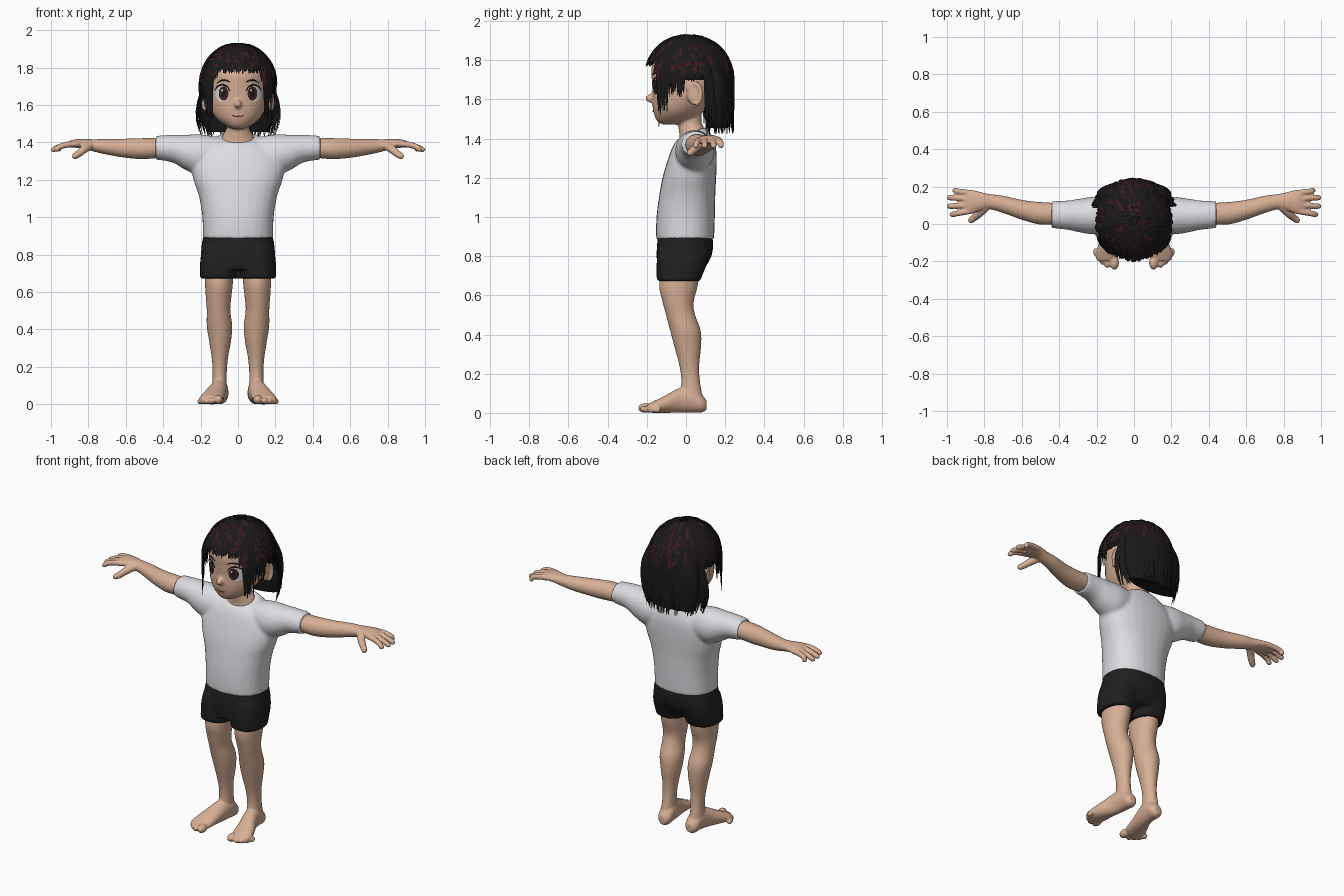
import bpy, bmesh, math, random
from math import sin, cos, pi, radians
from mathutils import Vector, Matrix
from mathutils.bvhtree import BVHTree

random.seed(7)
if "Cube" in bpy.data.objects:
    bpy.data.objects.remove(bpy.data.objects["Cube"])
made = []


def material(name, r, g, b):
    m = bpy.data.materials.new(name)
    m.use_nodes = True
    m.diffuse_color = (r, g, b, 1)
    shader = next(n for n in m.node_tree.nodes if n.type == "BSDF_PRINCIPLED")
    shader.inputs["Base Color"].default_value = (r, g, b, 1)
    shader.inputs["Roughness"].default_value = 0.8
    return m


SKIN = material("skin", .68, .43, .30)
SHIRT = material("white cloth", .72, .72, .76)
SHORTS = material("black cloth", .014, .014, .014)
HAIR = material("black hair", .010, .009, .009)
RED = material("dark red hair", .05, .010, .013)
WHITE = material("eye white", .72, .74, .78)
IRIS = material("brown iris", .055, .016, .014)
LIP = material("lip brown", .28, .12, .09)


# Cross-sections: centre plus two half-axes
def level(z, rx, front, back, x=0, tilt=0):
    half = (back - front) / 2
    return Vector((x, (front + back) / 2, z)), Vector((rx, 0, 0)), Vector((0, half, tilt * half))


def across(x, y, z, ry, rz, side=1):
    return Vector((side * x, y, z)), Vector((0, ry, 0)), Vector((0, 0, rz))


def along(y, x, z, rx, rz):
    return Vector((x, y, z)), Vector((rx, 0, 0)), Vector((0, 0, rz))


def loft(bm, rings, sides=28, steps=4, power=2.0, paint=None):
    """Skin a smooth surface through the rings and cap both ends."""
    last, path = len(rings) - 1, []
    for i in range(last):
        a, b, c, d = (rings[min(max(k, 0), last)] for k in (i - 1, i, i + 1, i + 2))
        for s in range(steps):
            t = s / steps
            path.append([q + .5 * t * (r - p + t * (2 * p - 5 * q + 4 * r - w + t * (3 * (q - r) + w - p)))
                         for p, q, r, w in zip(a, b, c, d)])
    path.append(rings[last])
    loops = []
    for c, u, v in path:
        loop = []
        for k in range(sides):
            cs, sn = cos(2 * pi * k / sides), sin(2 * pi * k / sides)
            e = 2 / power
            loop.append(bm.verts.new(c + u * math.copysign(abs(cs) ** e, cs) + v * math.copysign(abs(sn) ** e, sn)))
        loops.append(loop)
    for i, (lo, hi) in enumerate(zip(loops, loops[1:])):
        index = paint(path[i][0]) if paint else 0
        for k in range(sides):
            n = (k + 1) % sides
            bm.faces.new((lo[k], lo[n], hi[n], hi[k])).material_index = index
    bm.faces.new(loops[0][::-1])
    bm.faces.new(loops[-1])


def tube(bm, pts, radii, flat=1.0, normal=None, sides=12, steps=4, paint=None):
    """Tapered tube along a path; flat thins it along the normal."""
    pts, rings = [Vector(p) for p in pts], []
    for i, p in enumerate(pts):
        t = (pts[min(i + 1, len(pts) - 1)] - pts[max(i - 1, 0)]).normalized()
        u = t.cross(normal(p) if normal else Vector((0, 0, 1))).normalized()
        rings.append((p, u * radii[i], u.cross(t) * radii[i] * flat))
    loft(bm, rings, sides, steps, paint=paint)


def ball(bm, loc, size):
    bmesh.ops.create_uvsphere(bm, u_segments=24, v_segments=16, radius=1,
                              matrix=Matrix.LocRotScale(Vector(loc), None, Vector(size)))


def finish(name, bm, mats, voxel=0, mirror=False, relax=4):
    bmesh.ops.recalc_face_normals(bm, faces=bm.faces)
    mesh = bpy.data.meshes.new(name)
    bm.to_mesh(mesh)
    bm.free()
    obj = bpy.data.objects.new(name, mesh)
    bpy.context.collection.objects.link(obj)
    for m in mats:
        mesh.materials.append(m)
    if mirror:
        obj.modifiers.new("mirror", "MIRROR").use_mirror_merge = False
    if voxel:
        blend = obj.modifiers.new("blend", "REMESH")
        blend.mode, blend.voxel_size, blend.use_smooth_shade = "VOXEL", voxel, True
        soft = obj.modifiers.new("soften", "SMOOTH")
        soft.factor, soft.iterations = .5, relax
    made.append(obj)
    return obj


# Head with nose, ears and neck
bm = bmesh.new()
loft(bm, [level(*r) for r in (
    (1.472, .025, -.12, -.04), (1.49, .07, -.148, .03), (1.53, .118, -.165, .08), (1.58, .146, -.172, .13),
    (1.64, .16, -.172, .17), (1.70, .165, -.175, .19), (1.77, .165, -.175, .19), (1.84, .135, -.13, .16),
    (1.885, .08, -.06, .10), (1.895, .02, -.01, .04))])
loft(bm, [level(1.40, .092, -.04, .095, tilt=.45), level(1.437, .083, -.033, .09, tilt=.4),
          level(1.475, .062, -.04, .08, tilt=.1), level(1.56, .06, -.04, .08)])
ball(bm, (0, -.178, 1.605), (.02, .03, .022))
for s in (1, -1):
    ball(bm, (s * .166, .04, 1.625), (.016, .034, .056))
    rim = [(s * (.176 + .010 * sin(a)), .043 + .034 * sin(a), 1.627 + .056 * cos(a))
           for a in (radians(d) for d in range(-70, 200, 30))]
    tube(bm, rim, [.011] * len(rim), normal=lambda p: Vector((1, 0, 0)))
head = finish("head", bm, [SKIN], voxel=.008)

# Shirt
bm = bmesh.new()
loft(bm, [level(*r) for r in (
    (.885, .188, -.152, .143), (.95, .188, -.153, .146), (1.03, .194, -.148, .148), (1.12, .211, -.135, .15),
    (1.20, .238, -.12, .154), (1.28, .25, -.097, .157), (1.35, .225, -.072, .153))]
    + [level(1.40, .16, -.055, .13, tilt=.2), level(1.427, .102, -.046, .10, tilt=.45)], power=2.3)
for s in (1, -1):
    loft(bm, [across(*r, s) for r in (
        (.08, .045, 1.35, .08, .075), (.20, .045, 1.335, .10, .108), (.28, .045, 1.347, .092, .094),
        (.35, .047, 1.367, .079, .074), (.44, .05, 1.372, .072, .064))])
finish("shirt", bm, [SHIRT], voxel=.01, relax=5)

# Shorts
bm = bmesh.new()
loft(bm, [level(*r) for r in ((.94, .172, -.135, .128), (.87, .192, -.147, .138), (.80, .198, -.15, .13),
                              (.72, .19, -.145, .085))], power=2.4)
for s in (1, -1):
    loft(bm, [level(*r, x=s * .104) for r in ((.84, .085, -.14, .12), (.77, .098, -.15, .11),
                                             (.672, .099, -.15, .072))], power=2.3)
finish("shorts", bm, [SHORTS], voxel=.01, relax=4)

# Arms with hands
bm = bmesh.new()
loft(bm, [across(*r) for r in (
    (.38, .055, 1.372, .056, .05), (.50, .057, 1.367, .06, .056), (.60, .076, 1.369, .053, .051),
    (.70, .105, 1.377, .046, .042), (.77, .119, 1.384, .041, .033), (.82, .121, 1.392, .05, .027),
    (.875, .118, 1.394, .065, .022), (.91, .114, 1.387, .058, .016))])
for base, tip, reach in ((.163, .18, .97), (.133, .141, 1.0), (.102, .095, 1.0), (.072, .05, .985)):
    tube(bm, [(.86, base, 1.392), (.91, .6 * base + .4 * tip, 1.389), (.95, .25 * base + .75 * tip, 1.378),
              (reach - .012, tip, 1.362), (reach, tip, 1.358)], [.016, .0165, .0155, .0145, .005])
tube(bm, [(.79, .095, 1.385), (.825, .058, 1.362), (.855, .033, 1.337), (.875, .018, 1.325), (.884, .012, 1.321)],
     [.024, .022, .019, .016, .005])
finish("arms", bm, [SKIN], voxel=.005, mirror=True, relax=3)

# Legs with feet and toes
bm = bmesh.new()
loft(bm, [level(*r) for r in (
    (.78, .08, -.12, .08, .1), (.65, .075, -.137, .06, .102), (.56, .067, -.118, .038, .104),
    (.50, .063, -.102, .047, .104), (.42, .068, -.081, .075, .099), (.34, .059, -.06, .077, .096),
    (.25, .044, -.036, .068, .097), (.17, .038, -.024, .07, .098), (.08, .04, -.03, .085, .1))])
loft(bm, [along(*r) for r in (
    (.105, .095, .04, .022, .025), (.08, .095, .048, .042, .046), (.03, .098, .07, .046, .068),
    (-.03, .107, .065, .048, .064), (-.10, .128, .046, .058, .046), (-.16, .142, .031, .064, .031),
    (-.195, .146, .024, .052, .022))])
for x, y, r in ((.105, -.207, .025), (.143, -.208, .018), (.168, -.193, .017), (.188, -.173, .016), (.203, -.15, .015)):
    ball(bm, (x, y, r), (r, r * 1.5, r))
finish("legs", bm, [SKIN], voxel=.006, mirror=True, relax=3)

# Face details laid on the head surface
tree = BVHTree.FromObject(head, bpy.context.evaluated_depsgraph_get())


def on_face(x, z, lift):
    hit = tree.ray_cast(Vector((x, -1, z)), Vector((0, 1, 0)))[0]
    return Vector((x, (hit.y if hit else -.1) - lift, z))


def disc(name, x, z, rx, rz, lift, mat):
    bm, prev, sides = bmesh.new(), None, 28
    for j in range(1, 7):
        loop = [bm.verts.new(on_face(x + rx * j / 6 * cos(2 * pi * k / sides), z + rz * j / 6 * sin(2 * pi * k / sides), lift))
                for k in range(sides)]
        if prev is None:
            bm.faces.new(loop)
        else:
            for k in range(sides):
                n = (k + 1) % sides
                bm.faces.new((prev[k], prev[n], loop[n], loop[k]))
        prev = loop
    finish(name, bm, [mat])


def line(name, pts, width, mat):
    bm = bmesh.new()
    pts = [on_face(x, z, .003) for x, z in pts]
    radii = [width * (.35 + .65 * sin(pi * i / (len(pts) - 1))) for i in range(len(pts))]
    tube(bm, pts, radii, normal=lambda p: Vector((0, -1, 0)), sides=8, steps=3)
    finish(name, bm, [mat])


for s, side in ((1, "left"), (-1, "right")):
    disc(side + "_eye_white", s * .086, 1.662, .038, .044, .003, WHITE)
    disc(side + "_iris", s * .077, 1.662, .026, .038, .005, IRIS)
    disc(side + "_pupil", s * .077, 1.662, .012, .019, .0065, HAIR)
    disc(side + "_eye_glint", s * .077 - .008, 1.678, .005, .006, .008, WHITE)
    line(side + "_lash", [(s * (.084 + .041 * cos(a)), 1.663 + .045 * sin(a))
                          for a in (radians(d) for d in range(15, 166, 25))], .004, HAIR)
    line(side + "_brow", [(s * x, z) for x, z in ((.042, 1.722), (.065, 1.732), (.09, 1.731), (.112, 1.72))], .004, HAIR)
line("mouth", [(x * .011, 1.538 + .0009 * x * x) for x in range(-3, 4)], .003, LIP)

# Hair: an inner cap, a back mass and many layered locks
CROWN, RX, RY, RZ = Vector((0, .015, 1.70)), .20, .222, .225
bm = bmesh.new()
bmesh.ops.create_uvsphere(bm, u_segments=48, v_segments=36, radius=.97,
                          matrix=Matrix.LocRotScale(CROWN, None, Vector((RX, RY, RZ))))
bmesh.ops.delete(bm, geom=[v for v in bm.verts if not (
    v.co.z > 1.785 or (v.co.y > -.08 and v.co.z > 1.69) or (v.co.y > .09 and v.co.z > 1.6))], context="VERTS")
loft(bm, [level(*r) for r in ((1.80, .16, .04, .20), (1.70, .192, .085, .228), (1.60, .20, .09, .23),
                              (1.52, .19, .095, .225), (1.455, .165, .11, .215))])
finish("hair_base", bm, [HAIR])


def lock_end(deg):
    a = abs(deg)
    for limit, low, high in ((36, 1.765, 1.80), (43, 1.72, 1.75), (60, 1.52, 1.62), (84, 1.60, 1.68), (112, 1.69, 1.72)):
        if a < limit:
            return random.uniform(low, high)
    return random.uniform(1.42, 1.48)


def lock(bm, deg, start, z_end, lift, width):
    a, phi0, n = radians(deg), radians(start), 11
    phi1 = math.acos(min(.98, (z_end - CROWN.z) / RZ)) if z_end > CROWN.z else pi / 2
    arc, drop = .22 * max(phi1 - phi0, .15), max(0, CROWN.z - z_end)
    sway, pts = random.uniform(-.10, .10), []
    for i in range(n):
        length = (arc + drop) * i / (n - 1)
        phi, h = phi0 + min(length, arc) / .22, max(0, length - arc)
        turn = a + sway * (i / (n - 1)) ** 2 * (.4 if 36 < abs(deg) < 115 else 1)
        bulge = 1 + (.2 * sin(pi * min(1, h / .30)) if abs(deg) > 105 else 0)
        pts.append(CROWN + Vector(((RX + lift) * sin(phi) * sin(turn) * bulge,
                                   -(RY + lift) * sin(phi) * cos(turn), (RZ + lift) * cos(phi) - h)))
    radii = [width * (.5 + .5 * min(1, 3 * i / n)) * (1 - .85 * (i / (n - 1)) ** 4) for i in range(n)]
    tube(bm, pts, radii, .4, lambda p: Vector((p.x, p.y - CROWN.y, max(0, p.z - CROWN.z))) + Vector((0, 0, .001)),
         sides=4, steps=1, paint=lambda p: int(p.z > 1.74 and random.random() < .2))


bm = bmesh.new()
for i in range(270):
    deg = -180 + 360 * i / 270
    lock(bm, deg, random.uniform(4, 22), lock_end(deg), random.uniform(-.004, .007), random.uniform(.010, .015))
for i in range(150):
    deg = random.uniform(-180, 180)
    z_end = max(lock_end(deg), random.uniform(1.45, 1.82))
    lock(bm, deg, random.uniform(15, 45), z_end, random.uniform(.003, .010), random.uniform(.009, .013))
for deg, z_end in ((-47, 1.46), (-51, 1.50), (49, 1.54)):
    lock(bm, deg, 20, z_end, .006, .013)
finish("hair_locks", bm, [HAIR, RED])

# Smooth shading with crisp hems
for obj in bpy.context.selected_objects:
    obj.select_set(False)
for obj in made:
    obj.select_set(True)
bpy.context.view_layer.objects.active = made[0]
bpy.ops.object.shade_smooth_by_angle(angle=radians(50))
